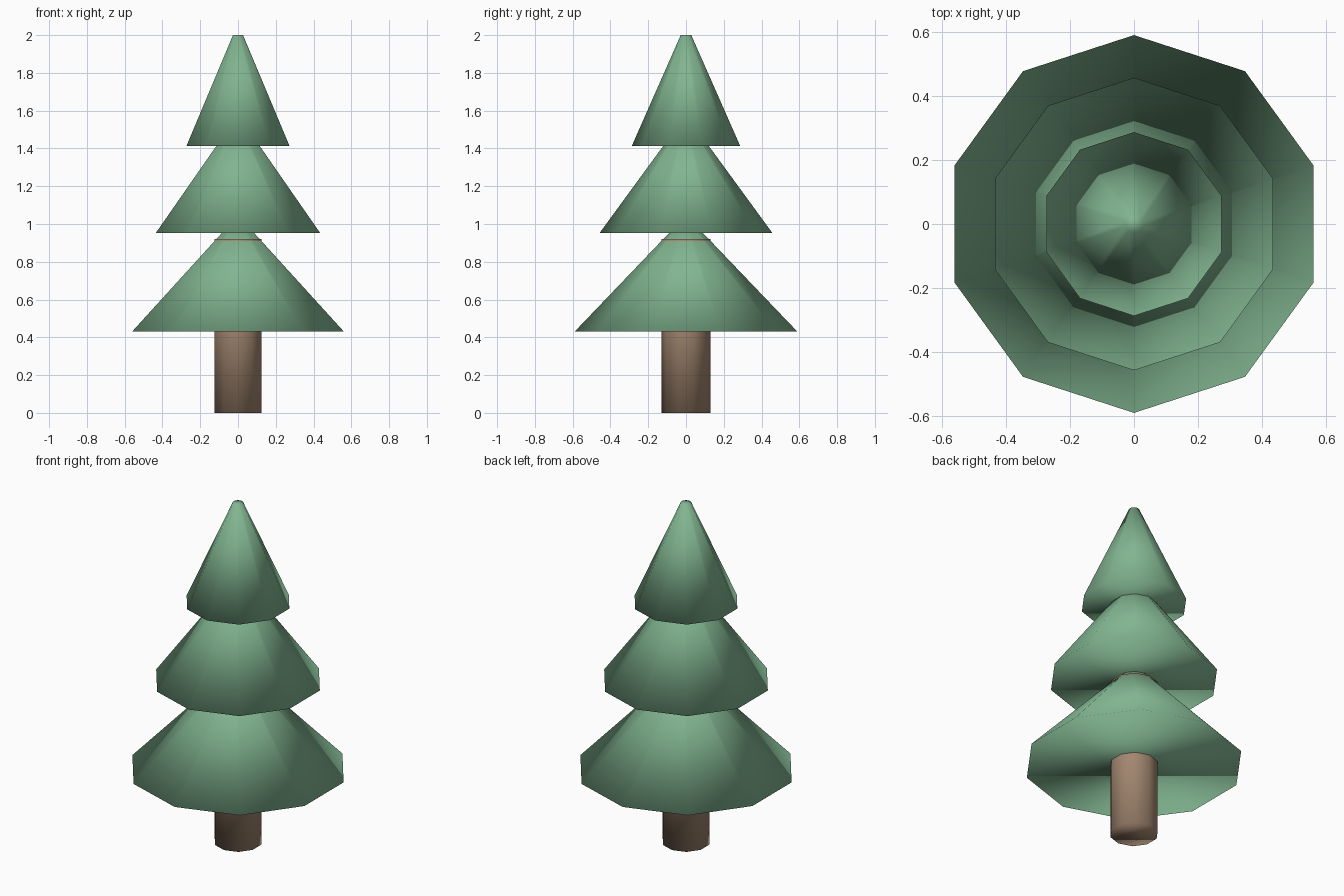
import bpy

if "Cube" in bpy.data.objects:
    bpy.data.objects.remove(bpy.data.objects["Cube"])

SIDES = 10


def material(name, color):
    mat = bpy.data.materials.new(name)
    mat.diffuse_color = color
    mat.use_nodes = True
    mat.node_tree.nodes["Principled BSDF"].inputs["Base Color"].default_value = mat.diffuse_color
    return mat


def frustum(name, r_bottom, r_top, z_bottom, height, mat):
    bpy.ops.mesh.primitive_cone_add(
        vertices=SIDES, radius1=r_bottom, radius2=r_top, depth=height,
        end_fill_type='NGON', location=(0, 0, z_bottom + height / 2))
    obj = bpy.context.object
    obj.name = name
    obj.data.materials.append(mat)
    bpy.ops.object.shade_smooth()
    return obj


bark = material("bark", (0.36, 0.24, 0.16, 1))
needles = material("needles", (0.22, 0.46, 0.28, 1))

# Trunk, its top just breaking through the lowest tier
frustum("trunk", 0.13, 0.13, 0.0, 0.92, bark)

# Three overlapping foliage tiers of equal height
TIER_HEIGHT = 0.587
for name, radius, z in (("lower_foliage", 0.59, 0.43),
                        ("middle_foliage", 0.457, 0.953),
                        ("upper_foliage", 0.287, 1.413)):
    frustum(name, radius, 0.028, z, TIER_HEIGHT, needles)
